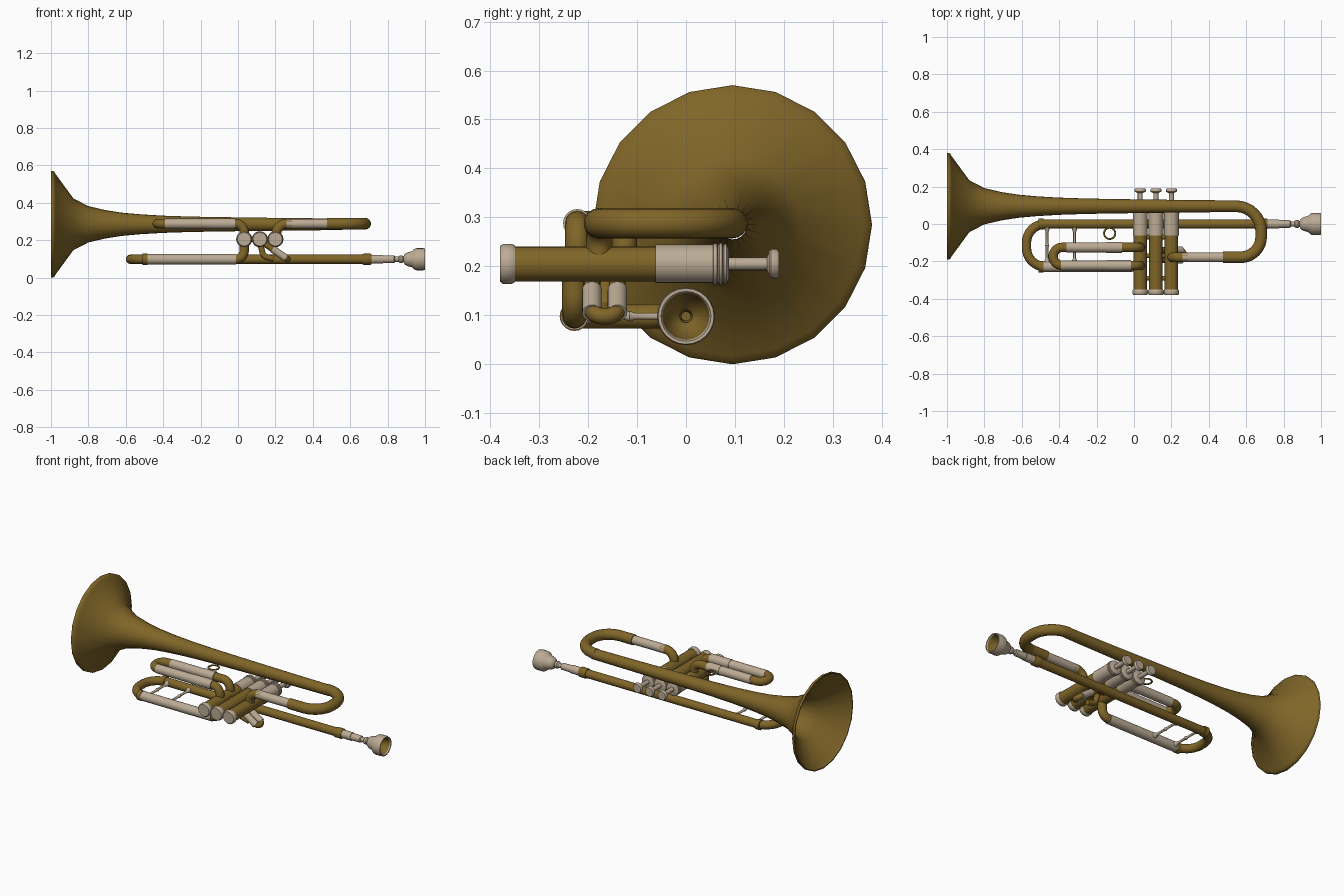
import bpy, bmesh, math
from mathutils import Vector, Quaternion

if "Cube" in bpy.data.objects:
    bpy.data.objects.remove(bpy.data.objects["Cube"])


def material(name, rgb):
    m = bpy.data.materials.new(name)
    m.diffuse_color = (*rgb, 1)
    m.use_nodes = True
    m.node_tree.nodes["Principled BSDF"].inputs["Base Color"].default_value = m.diffuse_color
    return m


BRASS = material("brass", (0.215, 0.13, 0.021))
SILVER = material("silver", (0.50, 0.41, 0.30))


def skin(name, rings, mat, cap=True, angle=40):
    """Join successive rings of points into a smooth-shaded surface."""
    bm = bmesh.new()
    rows = [[bm.verts.new(p) for p in ring] for ring in rings]
    n = len(rows[0])
    for a, b in zip(rows, rows[1:]):
        for i in range(n):
            j = (i + 1) % n
            bm.faces.new((a[i], a[j], b[j], b[i]))
    if cap:
        bm.faces.new(rows[0])
        bm.faces.new(rows[-1])
    bmesh.ops.recalc_face_normals(bm, faces=bm.faces)
    me = bpy.data.meshes.new(name)
    bm.to_mesh(me)
    bm.free()
    me.materials.append(mat)
    ob = bpy.data.objects.new(name, me)
    bpy.context.collection.objects.link(ob)
    bpy.ops.object.select_all(action='DESELECT')
    ob.select_set(True)
    bpy.context.view_layer.objects.active = ob
    bpy.ops.object.shade_smooth_by_angle(angle=math.radians(angle))
    return ob


def lathe(name, origin, axis, profile, mat, n=20, cap=True):
    """Turn (distance, radius) pairs about the x or y axis through origin."""
    rings = []
    for t, r in profile:
        ring = []
        for i in range(n):
            a = 2 * math.pi * i / n
            s, c = r * math.sin(a), r * math.cos(a)
            ring.append(Vector(origin) + Vector((t, s, c) if axis == 'x' else (s, t, c)))
        rings.append(ring)
    return skin(name, rings, mat, cap)


def rounded(points, radii, steps=8):
    """Replace each inner corner of a path by an arc."""
    p = [Vector(q) for q in points]
    out = [p[0]]
    for i in range(1, len(p) - 1):
        u, v = (p[i-1] - p[i]).normalized(), (p[i+1] - p[i]).normalized()
        half, r = u.angle(v) / 2, radii[i - 1]
        c = p[i] + (u + v).normalized() * r / math.sin(half)
        a, b = p[i] + u * r / math.tan(half) - c, p[i] + v * r / math.tan(half) - c
        for k in range(steps + 1):
            out.append(c + Quaternion(a.cross(b).normalized(), a.angle(b) * k / steps) @ a)
    return out + [p[-1]]


def tube(name, points, radii, r, mat, n=16):
    """Sweep a circle along a rounded path."""
    path = rounded(points, radii)
    path = [q for i, q in enumerate(path) if i == 0 or (q - path[i-1]).length > 1e-5]
    rings, side, last = [], None, None
    for i, q in enumerate(path):
        t = (path[min(i + 1, len(path) - 1)] - path[max(i - 1, 0)]).normalized()
        if side is None:
            side = t.orthogonal().normalized()
        else:
            side = (last.rotation_difference(t) @ side).normalized()
        last, up = t, t.cross(side)
        rings.append([q + r * (math.cos(w) * side + math.sin(w) * up)
                      for w in (2 * math.pi * k / n for k in range(n))])
    return skin(name, rings, mat)


LOW, HIGH, VALVE_Z = 0.098, 0.288, 0.205
VALVE_X = (0.033, 0.117, 0.2)

# Bell: outer flare, rim and inner wall
outer = [(0.56, .031), (0.3, .033), (0, .037), (-0.25, .041), (-0.4, .046), (-0.52, .053),
         (-0.62, .062), (-0.71, .076), (-0.8, .097), (-0.88, .138), (-0.975, .268),
         (-0.983, .282), (-0.99, .285), (-1, .285)]
inner = [(-1, .279), (-0.985, .270), (-0.885, .133), (-0.8, .092), (-0.71, .071),
         (-0.62, .057), (-0.4, .04), (0, .03)]
lathe("bell", (0, 0.095, 0.285), 'x', outer + inner, BRASS, cap=False)

# Rear bell bow and third valve slide
tube("bell_bow", [(0.54, .095, HIGH), (0.68, .095, HIGH), (0.68, -.178, HIGH), (0.475, -.178, HIGH)],
     [.135, .11], .031, BRASS)
lathe("third_slide_sleeve", (0, -.178, HIGH), 'x', [(0.26, .026), (0.48, .026)], SILVER)
tube("third_slide_elbow", [(0.29, -.178, HIGH), (0.205, -.178, HIGH), (0.205, -.178, VALVE_Z)],
     [.055], .026, BRASS)

# Lead pipe and main tuning loop
tube("lead_pipe_and_tuning_bow",
     [(0.71, 0, LOW), (-0.575, 0, LOW), (-0.575, -.228, LOW), (0.033, -.228, LOW), (0.033, -.228, VALVE_Z)],
     [.1, .1, .045], .025, BRASS)
lathe("tuning_slide_sleeve", (0, -.228, LOW), 'x', [(-0.485, .028), (-0.01, .028)], SILVER)
for name, y in (("front", -.228), ("back", 0)):
    lathe(name + "_tuning_collar", (0, y, LOW), 'x', [(-0.51, .03), (-0.485, .03)], BRASS)
for i, x in enumerate((-0.465, -0.318)):
    lathe(f"tuning_brace_{i + 1}", (x, 0, LOW), 'y',
          [(-.205, .016), (-.195, .013), (-.18, .007), (-.125, .007), (-.115, .011), (-.105, .007),
           (-.045, .007), (-.03, .013), (-.02, .016)], SILVER, 12)

# First valve slide
tube("first_slide",
     [(0.033, -.222, VALVE_Z), (0.033, -.222, HIGH), (-0.432, -.222, HIGH),
      (-0.432, -.125, HIGH), (0.033, -.125, HIGH), (0.033, -.125, VALVE_Z)],
     [.045, .048, .048, .045], .025, BRASS)
for name, y, x0, x1 in (("front", -.222, -.39, -.015), ("back", -.125, -.36, -.065)):
    lathe(name + "_first_slide_sleeve", (0, y, HIGH), 'x',
          [(x0, .027), (-.15, .027), (-.15, .029), (x1, .029)], SILVER)

# Finger ring
bpy.ops.mesh.primitive_torus_add(location=(-.13, -.05, HIGH + .01), major_radius=.03, minor_radius=.005,
                                 major_segments=24, minor_segments=8)
ring = bpy.context.object
ring.name = "finger_ring"
ring.data.materials.append(BRASS)
bpy.ops.object.shade_smooth()

# Second valve slide: slanted legs with sleeves and an end bow
tube("second_slide",
     [(0.13, -.192, .19), (0.265, -.192, .098), (0.265, -.14, .098), (0.13, -.14, .19)],
     [.025, .025], .017, BRASS)
for name, y in (("front", -.192), ("back", -.14)):
    tube(name + "_second_slide_sleeve", [(0.185, y, .1525), (0.255, y, .1048)], [], .02, SILVER)
tube("second_valve_knuckle", [(0.117, -.165, .19), (0.135, -.165, .115), (0.19, -.165, .1)],
     [.03], .016, BRASS)

# Valves
for i, x in enumerate(VALVE_X):
    o, tag = (x, 0, VALVE_Z), f"_{i + 1}"
    lathe("valve_casing" + tag, o, 'y', [(-.355, .036), (-.05, .036)], BRASS)
    lathe("bottom_cap" + tag, o, 'y',
          [(-.38, .022), (-.38, .036), (-.374, .041), (-.356, .041), (-.349, .037)], SILVER)
    lathe("valve_sleeve" + tag, o, 'y', [(-.062, .0395), (.055, .0395)], SILVER)
    lathe("top_cap" + tag, o, 'y',
          [(.054, .036), (.056, .042), (.063, .042), (.065, .038), (.068, .043), (.074, .043),
           (.076, .038), (.078, .041), (.083, .041), (.088, .03)], SILVER)
    lathe("valve_stem" + tag, o, 'y', [(.08, .013), (.165, .013), (.172, .028)], SILVER, 16)
    lathe("finger_button" + tag, o, 'y',
          [(.17, .026), (.174, .03), (.185, .03), (.19, .026)], SILVER)
for i, y in enumerate((-.07, -.17, -.29)):
    lathe(f"valve_connector_{i + 1}", (0, y, VALVE_Z), 'x', [(.033, .013), (.2, .013)], BRASS, 12)

# Mouthpiece and receiver
o = (0, 0, LOW)
lathe("lead_pipe_collar", o, 'x', [(.665, .028), (.672, .03), (.708, .03), (.714, .027)], BRASS)
lathe("mouthpiece", o, 'x',
      [(.7, .024), (.775, .024), (.775, .021), (.835, .02), (.84, .014), (.858, .014), (.865, .021),
       (.878, .021), (.885, .014), (.893, .03), (.905, .036), (.93, .043), (.945, .056),
       (.955, .059), (.99, .059), (1, .057), (1, .051), (.993, .048)], SILVER, 24, cap=False)
lathe("mouthpiece_cup", o, 'x',
      [(.993, .048), (.96, .041), (.935, .026), (.922, .013), (.85, .009)], BRASS, 24, cap=False)
